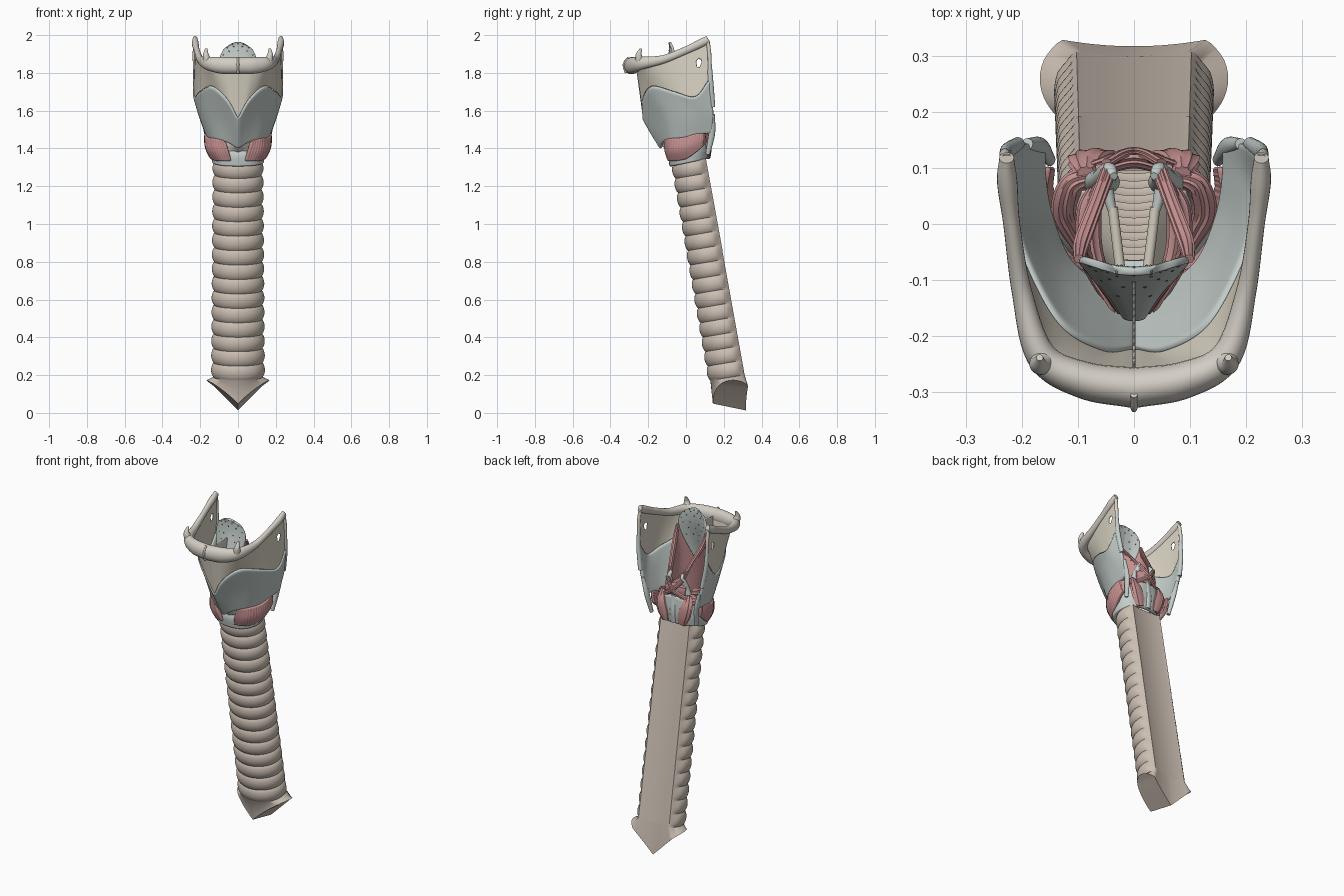
import bpy, bmesh, math
from mathutils import Vector as V


def material(name, c):
    m = bpy.data.materials.new(name)
    m.diffuse_color = (*c, 1)
    return m


TRACHEA = material("windpipe_beige", (0.60, 0.52, 0.45))
BONE = material("bone", (0.65, 0.61, 0.55))
MEMB = material("membrane", (0.70, 0.65, 0.55))
CART = material("cartilage", (0.55, 0.61, 0.59))
MUSC = material("muscle", (0.58, 0.29, 0.29))
DARK = material("pit", (0.16, 0.20, 0.20))


def spline(pts, n):
    """Catmull-Rom samples through the points"""
    p = [V(q) for q in pts]
    p = [p[0] * 2 - p[1]] + p + [p[-1] * 2 - p[-2]]
    out = []
    for k in range(n):
        f = k / (n - 1) * (len(p) - 3)
        i = min(int(f), len(p) - 4)
        t = f - i
        a, b, c, d = p[i:i + 4]
        out.append(0.5 * (2 * b + (c - a) * t + (2 * a - 5 * b + 4 * c - d) * t * t
                          + (3 * b - a - 3 * c + d) * t ** 3))
    return out


def make(name, verts, faces, mat, mirror=False, thick=0, sub=0, closed=True):
    me = bpy.data.meshes.new(name)
    me.from_pydata([tuple(v) for v in verts], [], faces)
    bm = bmesh.new()
    bm.from_mesh(me)
    bmesh.ops.delete(bm, geom=[v for v in bm.verts if not v.link_faces], context='VERTS')
    if closed:
        bmesh.ops.recalc_face_normals(bm, faces=bm.faces)
    bm.to_mesh(me)
    bm.free()
    me.shade_smooth()
    me.set_sharp_from_angle(angle=math.radians(50))
    me.materials.append(mat)
    ob = bpy.data.objects.new(name, me)
    bpy.context.collection.objects.link(ob)
    if mirror:
        md = ob.modifiers.new("mirror", 'MIRROR')
        md.merge_threshold = 0.002
    if thick:
        md = ob.modifiers.new("thickness", 'SOLIDIFY')
        md.thickness, md.offset = thick, 0
    if sub:
        md = ob.modifiers.new("round", 'SUBSURF')
        md.levels = md.render_levels = sub
    return ob


def sheet(name, rows, mat, thick, nu=24, nv=12, ripple=0, hole=None, mirror=True):
    """Surface lofted through control rows, optionally fibrous or pierced"""
    rows = [spline(r, nu) for r in rows]
    cols = [spline([r[i] for r in rows], nv) for i in range(nu)]
    verts = [cols[i][j] + V((1, -0.5, 0)) * ripple * (i % 2) for j in range(nv) for i in range(nu)]
    faces = []
    for j in range(nv - 1):
        for i in range(nu - 1):
            f = (j * nu + i, j * nu + i + 1, (j + 1) * nu + i + 1, (j + 1) * nu + i)
            if not (hole and hole(sum((verts[k] for k in f), V()) / 4)):
                faces.append(f)
    make(name, verts, faces, mat, mirror, thick, 1, closed=False)
    return cols


def tube(name, path, radii, mat, mirror=True, fibres=0, n=32, seg=20):
    """Rounded tube; radii are (side, up) pairs along the path"""
    p = spline(path, n)
    rad = spline([(*r, 0) for r in radii], n)
    d = (p[-1] - p[0]).normalized()
    ref = V((1, 0, 0)) if abs(d.z) > 0.75 else V((0, 0, 1))
    verts, faces = [], []
    for k in range(n):
        t = (p[min(k + 1, n - 1)] - p[max(k - 1, 0)]).normalized()
        s = t.cross(ref).normalized()
        u = s.cross(t)
        for a in range(seg):
            w = 2 * math.pi * a / seg
            m = 1 - fibres * (a % 2)
            verts.append(p[k] + (s * math.cos(w) * rad[k].x + u * math.sin(w) * rad[k].y) * m)
    for k in range(n - 1):
        for a in range(seg):
            b = (a + 1) % seg
            faces.append((k * seg + a, k * seg + b, (k + 1) * seg + b, (k + 1) * seg + a))
    faces += [tuple(range(seg))[::-1], tuple(range((n - 1) * seg, n * seg))]
    return make(name, verts, faces, mat, mirror)


# Windpipe: D-shaped section, ringed in front, flat behind, wedge-shaped lower end
N, RINGS, PER = 64, 15, 10
verts, faces = [], []
steps = RINGS * PER
for k in range(steps + 2):
    s = min(k / steps, 1)
    z0 = 1.335 - s * 1.145
    cy = 0.037 + (1.335 - z0) * 0.178
    bump = abs(math.sin(math.pi * k / PER)) ** 0.7
    for a in range(N):
        w = 2 * math.pi * a / N
        back = min(1, max(0, (0.55 - math.sin(w)) * 4))
        r = (0.122 + 0.008 * s) + (0.013 * bump - 0.003) * back
        x, y = r * math.cos(w) * 1.02, min(r * 0.88 * math.sin(w), 0.07)
        if y >= 0.07:
            y -= 0.012 * max(0, 1 - (x / 0.105) ** 2)
        z = z0 + y * 0.17
        if k > steps:
            x, y = x * 1.24, y + 0.018
            z = 0.008 + abs(x) * 0.98 + 2.5 * (y - 0.03) ** 2
        verts.append((x, cy + y, z))
for k in range(steps + 1):
    for a in range(N):
        b = (a + 1) % N
        faces.append((k * N + a, k * N + b, (k + 1) * N + b, (k + 1) * N + a))
e = (steps + 1) * N
for a in range(N // 2):
    q = [e + a, e + a + 1, e + (N - a - 1) % N, e + (N - a) % N]
    faces.append(tuple(dict.fromkeys(q)))
make("windpipe", verts, faces, TRACHEA)

# Cricoid ring: low arch in front, tall plate behind
low, mid, top = [], [], []
for k in range(13):
    w = -math.pi / 2 + math.pi * k / 12
    c, s = abs(math.cos(w)) ** 0.85, math.sin(w)
    h = 1.385 + 0.125 * ((1 + s) / 2) ** 1.5
    x = 0 if k in (0, 12) else c * 0.125
    low.append((x, 0.018 + 0.093 * s, 1.325 + 0.02 * s))
    mid.append((x * 1.05, 0.018 + 0.1 * s, (h + 1.325) / 2))
    top.append((x * 0.97, 0.018 + 0.094 * s, h))
sheet("cricoid_cartilage", [low, mid, top], CART, 0.024, nu=40)
tube("cricoid_ridge", [(0, 0.118, 1.35), (0, 0.124, 1.42), (0, 0.112, 1.51)],
     [(0.012, 0.018)] * 3, CART, mirror=False)

# Thyroid cartilage: two plates meeting in a notched front keel
t_low = [(0, -0.13, 1.40), (0.05, -0.118, 1.43), (0.115, -0.07, 1.445), (0.15, 0.01, 1.455),
         (0.163, 0.08, 1.475), (0.165, 0.135, 1.48)]
t_mid = [(0, -0.198, 1.51), (0.06, -0.165, 1.55), (0.14, -0.10, 1.58), (0.183, -0.01, 1.57),
         (0.2, 0.08, 1.58), (0.2, 0.145, 1.6)]
t_top = [(0, -0.225, 1.56), (0.055, -0.228, 1.66), (0.135, -0.18, 1.73), (0.2, -0.06, 1.70),
         (0.228, 0.05, 1.675), (0.23, 0.125, 1.77)]
sheet("thyroid_cartilage", [t_low, t_mid, t_top], CART, 0.02, nu=32, nv=16)
tube("upper_thyroid_horns", [(0.207, 0.143, 1.62), (0.226, 0.13, 1.75), (0.229, 0.125, 1.87)],
     [(0.012, 0.012), (0.015, 0.012), (0.009, 0.009)], CART)
tube("lower_thyroid_horns", [(0.19, 0.143, 1.58), (0.166, 0.137, 1.48), (0.15, 0.115, 1.37)],
     [(0.01, 0.01), (0.017, 0.013), (0.012, 0.01)], CART)

# Hyoid bone: body, long horns rising backward, small peg horns
tube("hyoid_bone", [(0, -0.292, 1.838), (0.09, -0.278, 1.84), (0.165, -0.235, 1.852),
                    (0.2, -0.12, 1.872), (0.218, 0, 1.92), (0.226, 0.075, 1.955),
                    (0.227, 0.118, 1.978)],
     [(0.036, 0.045), (0.033, 0.044), (0.027, 0.034), (0.018, 0.022), (0.015, 0.02),
      (0.018, 0.022), (0.013, 0.02)], BONE, n=48)
tube("small_hyoid_horns", [(0.162, -0.245, 1.86), (0.17, -0.25, 1.895), (0.168, -0.238, 1.928)],
     [(0.025, 0.024), (0.016, 0.016), (0.006, 0.006)], BONE)
tube("hyoid_ridge", [(0, -0.312, 1.80), (0, -0.323, 1.845), (0, -0.30, 1.878)],
     [(0.012, 0.007)] * 3, BONE, mirror=False)

# Membrane between hyoid and thyroid, pierced near the back
m_top = [(0, -0.262, 1.83), (0.085, -0.25, 1.83), (0.155, -0.215, 1.84), (0.195, -0.11, 1.865),
         (0.216, 0.01, 1.92), (0.226, 0.115, 1.97)]
sheet("thyrohyoid_membrane", [t_top, m_top], MEMB, 0.006, nu=60, nv=28,
      hole=lambda c: ((c.y - 0.068) / 0.013) ** 2 + ((c.z - 1.855) / 0.022) ** 2 < 1)
tube("hyoid_side_cords", [(0.229, 0.125, 1.84), (0.23, 0.124, 1.9), (0.227, 0.115, 1.97)],
     [(0.01, 0.01)] * 3, MEMB)
sheet("median_ligament", [[(0, -0.16, 1.6), (0, -0.22, 1.62)], [(0, -0.095, 1.86), (0, -0.27, 1.85)]],
      MEMB, 0.006, nu=8, nv=8, mirror=False)

# Epiglottis: curved leaf with dark pits
rows = []
for z, w, yc, ye in [(1.56, 0.014, -0.17, -0.168), (1.67, 0.042, -0.142, -0.125),
                     (1.78, 0.078, -0.112, -0.085), (1.87, 0.098, -0.09, -0.063),
                     (1.935, 0.078, -0.083, -0.068), (1.965, 0.035, -0.086, -0.082)]:
    rows.append([(w * u, yc + (ye - yc) * u * u, z - 0.012 * u * u) for u in (0, 0.5, 1)])
leaf = sheet("epiglottis", rows, CART, 0.014, nu=14, nv=24)
bm = bmesh.new()
for j, i in [(21, 0), (21, 7), (19, 4), (19, 10), (17, 0), (17, 7), (16, 11), (14, 4), (14, 9),
             (12, 0), (12, 6), (10, 3), (10, 9), (8, 0), (7, 6)]:
    for side in ((1, -1) if i else (1,)):
        new = bmesh.ops.create_icosphere(bm, subdivisions=2, radius=1)["verts"]
        c = leaf[i][j]
        bmesh.ops.scale(bm, verts=new, vec=(0.005, 0.0095, 0.006))
        bmesh.ops.translate(bm, verts=new, vec=(c.x * side, c.y, c.z))
me = bpy.data.meshes.new("epiglottis_pits")
bm.to_mesh(me)
bm.free()
me.materials.append(DARK)
bpy.context.collection.objects.link(bpy.data.objects.new("epiglottis_pits", me))

# Arytenoids, vocal cords and the cone of membrane below them
tube("arytenoids", [(0.06, 0.075, 1.49), (0.055, 0.08, 1.55), (0.045, 0.095, 1.61), (0.036, 0.085, 1.64)],
     [(0.025, 0.035), (0.018, 0.024), (0.015, 0.015), (0.007, 0.007)], CART)
tube("vocal_processes", [(0.052, 0.075, 1.52), (0.038, 0.02, 1.52)], [(0.014, 0.016), (0.007, 0.007)], CART)
tube("vocal_cords", [(0.038, 0.03, 1.52), (0.027, -0.06, 1.512), (0.014, -0.16, 1.505)],
     [(0.009, 0.009)] * 3, MEMB)
sheet("vocal_cone_membrane",
      [[(0, -0.078, 1.375), (0.055, -0.06, 1.38), (0.105, 0, 1.41), (0.105, 0.06, 1.45)],
       [(0, -0.13, 1.42), (0.04, -0.085, 1.44), (0.07, -0.02, 1.46), (0.075, 0.06, 1.48)],
       [(0.012, -0.15, 1.50), (0.024, -0.08, 1.505), (0.033, -0.02, 1.51), (0.042, 0.06, 1.515)]],
      MEMB, 0.006)

# Fibrous muscles
sheet("cricothyroid_muscles",
      [[(0.035, -0.086, 1.335), (0.088, -0.066, 1.335), (0.13, 0, 1.345), (0.15, 0.06, 1.385), (0.148, 0.1, 1.42)],
       [(0.05, -0.104, 1.39), (0.115, -0.076, 1.39), (0.155, -0.01, 1.40), (0.164, 0.055, 1.43), (0.157, 0.1, 1.45)],
       [(0.07, -0.108, 1.45), (0.12, -0.072, 1.455), (0.152, -0.01, 1.46), (0.164, 0.05, 1.478), (0.157, 0.1, 1.485)]],
      MUSC, 0.024, nu=40, ripple=0.004)
edge = [(0.045, 0.095, 1.61), (0.066, 0.04, 1.69), (0.092, -0.03, 1.78), (0.098, -0.062, 1.85)]
tube("epiglottis_fold_muscles", edge, [(0.016, 0.014), (0.012, 0.014), (0.013, 0.015), (0.009, 0.01)],
     MUSC, fibres=0.2)
sheet("fold_wall_muscles", [[(0.07, 0.07, 1.5), (0.085, 0, 1.52), (0.07, -0.08, 1.55), (0.02, -0.162, 1.57)],
                            [(0.06, 0.08, 1.56), (0.08, 0.01, 1.6), (0.085, -0.06, 1.66), (0.045, -0.125, 1.68)],
                            edge], MUSC, 0.012, nu=32, nv=16, ripple=0.003)
for name, path, radii in [
    ("vocal_muscles", [(0.03, -0.155, 1.5), (0.075, -0.06, 1.5), (0.08, 0.02, 1.51), (0.065, 0.07, 1.52)],
     [(0.012, 0.03), (0.022, 0.04), (0.022, 0.035), (0.012, 0.02)]),
    ("side_cricoid_muscles", [(0.1, -0.04, 1.41), (0.125, 0.02, 1.45), (0.11, 0.07, 1.49), (0.07, 0.085, 1.51)],
     [(0.012, 0.02), (0.022, 0.03), (0.022, 0.03), (0.012, 0.015)]),
    ("rear_cricoid_muscles", [(0.05, 0.112, 1.35), (0.062, 0.117, 1.40), (0.08, 0.112, 1.46), (0.085, 0.09, 1.52)],
     [(0.016, 0.028), (0.018, 0.044), (0.02, 0.04), (0.014, 0.018)]),
    ("crossing_muscles", [(-0.07, 0.105, 1.5), (0, 0.128, 1.55), (0.05, 0.108, 1.61)],
     [(0.009, 0.014)] * 3)]:
    tube(name, path, radii, MUSC, fibres=0.18)
tube("transverse_muscle", [(-0.065, 0.095, 1.545), (0, 0.113, 1.55), (0.065, 0.095, 1.545)],
     [(0.012, 0.035), (0.014, 0.038), (0.012, 0.035)], MUSC, mirror=False, fibres=0.18)
